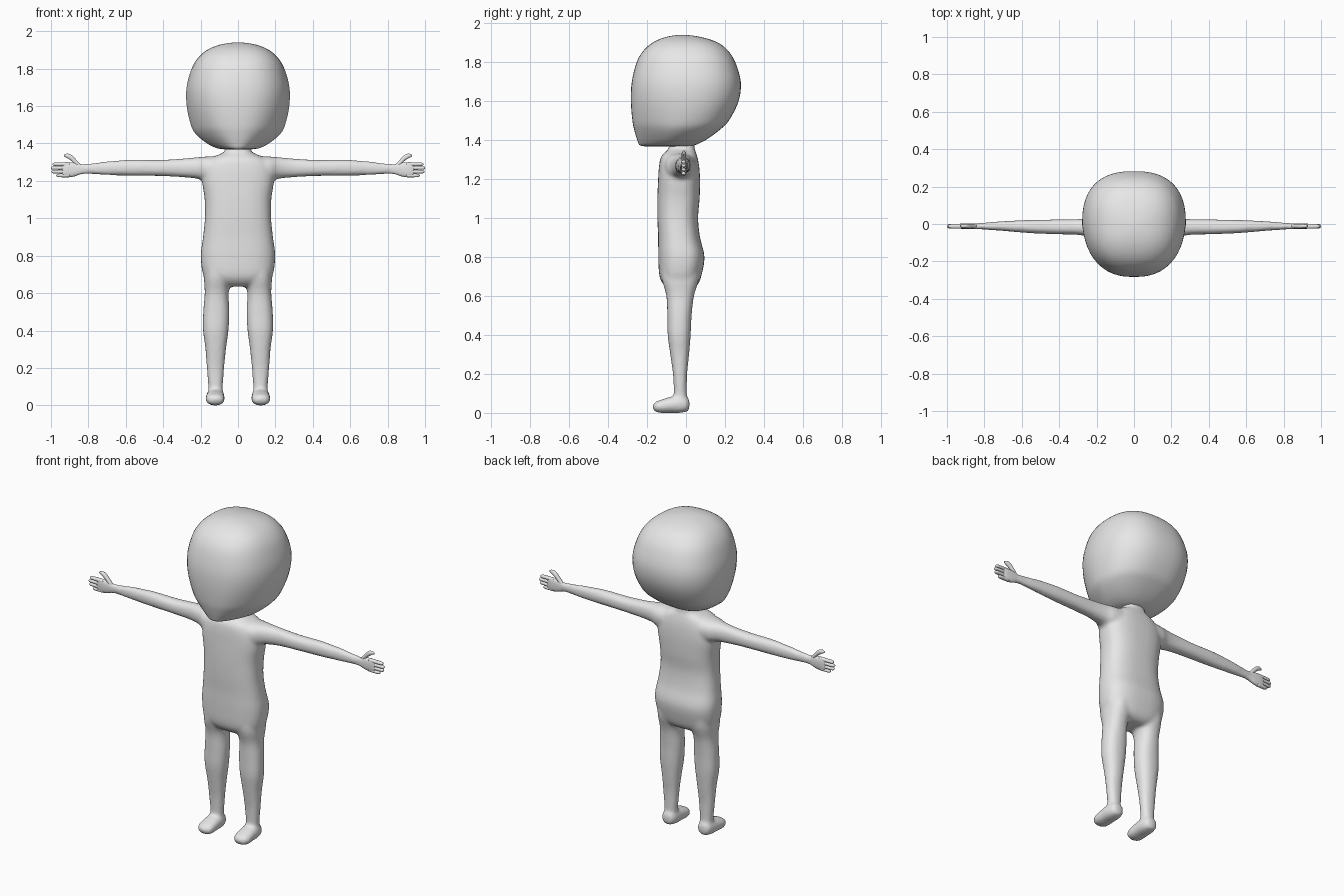
import bpy, bmesh, math

skin = bpy.data.materials.new("plain grey")
skin.diffuse_color = (0.8, 0.8, 0.8, 1)


def smooth_rows(rows, steps):
    """Catmull-Rom interpolation between cross-section rows."""
    out = []
    for i in range(len(rows) - 1):
        quad = (rows[max(i - 1, 0)], rows[i], rows[i + 1], rows[min(i + 2, len(rows) - 1)])
        for s in range(steps):
            t = s / steps
            out.append([0.5 * (2 * b + (c - a) * t + (2 * a - 5 * b + 4 * c - d) * t * t
                               + (3 * b - a - 3 * c + d) * t ** 3) for a, b, c, d in zip(*quad)])
    return out + [list(rows[-1])]


def loft(bm, axis, rows, n=2.3, sides=32, steps=4, sign=1):
    """Rows: position, u min, u max, v min, v max, optional front taper."""
    rings = []
    for t, u0, u1, v0, v1, *taper in smooth_rows(rows, steps):
        ring = []
        for k in range(sides):
            a = 2 * math.pi * k / sides
            c, s = math.cos(a), math.sin(a)
            cu = math.copysign(abs(c) ** (2 / n), c)
            cv = math.copysign(abs(s) ** (2 / n), s)
            if taper:
                cu *= 1 - taper[0] * max(0, -cv)
            u = (u0 + u1) / 2 + cu * (u1 - u0) / 2
            v = (v0 + v1) / 2 + cv * (v1 - v0) / 2
            p = {"x": (t, u, v), "y": (u, t, v), "z": (u, v, t)}[axis]
            ring.append(bm.verts.new((p[0] * sign, p[1], p[2])))
        rings.append(ring)
    for a, b in zip(rings, rings[1:]):
        for k in range(sides):
            j = (k + 1) % sides
            bm.faces.new((a[k], a[j], b[j], b[k]))
    bm.faces.new(rings[0])
    bm.faces.new(rings[-1])


def finish(bm, name):
    bmesh.ops.recalc_face_normals(bm, faces=bm.faces[:])
    for f in bm.faces:
        f.smooth = True
    me = bpy.data.meshes.new(name)
    bm.to_mesh(me)
    bm.free()
    me.materials.append(skin)
    ob = bpy.data.objects.new(name, me)
    bpy.context.collection.objects.link(ob)
    return ob


# Head: full cranium, flat face, narrow forward chin
head = [(z, -w, w, f, b, k) for z, w, f, b, k in [
    (1.368, 0.06, -0.21, 0.00, 0.45), (1.374, 0.11, -0.238, 0.045, 0.45),
    (1.40, 0.165, -0.25, 0.10, 0.42), (1.45, 0.225, -0.265, 0.17, 0.34),
    (1.50, 0.252, -0.275, 0.22, 0.25), (1.60, 0.274, -0.283, 0.27, 0.15),
    (1.70, 0.275, -0.278, 0.281, 0.10), (1.80, 0.248, -0.253, 0.253, 0.08),
    (1.86, 0.212, -0.218, 0.215, 0.05), (1.90, 0.165, -0.172, 0.165, 0.03),
    (1.925, 0.108, -0.118, 0.095, 0), (1.937, 0.05, -0.065, 0.03, 0),
    (1.94, 0.006, -0.024, -0.012, 0)]]
bm = bmesh.new()
loft(bm, "z", head, n=2.5, sides=48)
finish(bm, "head")

# Body: torso, arms, legs and feet fused into one skin
torso = [(z, -w, w, f, b) for z, w, f, b in [
    (0.635, 0.08, -0.08, 0.03), (0.655, 0.155, -0.112, 0.058), (0.70, 0.187, -0.136, 0.078),
    (0.80, 0.199, -0.142, 0.095), (0.90, 0.187, -0.143, 0.072), (1.00, 0.177, -0.147, 0.062),
    (1.10, 0.178, -0.147, 0.07), (1.20, 0.192, -0.143, 0.072), (1.27, 0.185, -0.138, 0.067),
    (1.315, 0.155, -0.128, 0.058), (1.34, 0.105, -0.105, 0.05), (1.36, 0.07, -0.088, 0.044),
    (1.41, 0.068, -0.088, 0.044)]]
arm = [(0.08, -0.125, 0.055, 1.20, 1.335), (0.17, -0.105, 0.048, 1.198, 1.33),
       (0.22, -0.077, 0.034, 1.212, 1.326), (0.30, -0.058, 0.026, 1.22, 1.319),
       (0.42, -0.055, 0.024, 1.226, 1.312), (0.57, -0.048, 0.021, 1.228, 1.313),
       (0.70, -0.037, 0.015, 1.231, 1.304), (0.80, -0.03, 0.007, 1.237, 1.292),
       (0.865, -0.026, 0.003, 1.237, 1.29)]
leg = [(0.76, 0.03, 0.180, -0.125, 0.075), (0.68, 0.035, 0.182, -0.122, 0.065),
       (0.60, 0.050, 0.178, -0.101, 0.041), (0.50, 0.046, 0.186, -0.096, 0.029),
       (0.40, 0.051, 0.187, -0.094, 0.024), (0.30, 0.064, 0.174, -0.081, 0.016),
       (0.20, 0.074, 0.167, -0.067, 0.006), (0.10, 0.081, 0.159, -0.062, 0.004),
       (0.05, 0.080, 0.162, -0.062, 0.004)]
foot = [(0.018, 0.105, 0.137, 0.025, 0.06), (0.008, 0.085, 0.157, 0.008, 0.08),
        (-0.03, 0.073, 0.169, 0.0, 0.088), (-0.08, 0.072, 0.171, 0.0, 0.082),
        (-0.13, 0.072, 0.172, 0.0, 0.067), (-0.158, 0.082, 0.162, 0.007, 0.056),
        (-0.17, 0.105, 0.14, 0.02, 0.042)]
bm = bmesh.new()
loft(bm, "z", torso, n=2.6, sides=40)
for s in (1, -1):
    loft(bm, "x", arm, sign=s)
    loft(bm, "z", leg, sign=s)
    loft(bm, "y", foot, sign=s)
body = finish(bm, "body")
fuse = body.modifiers.new("fuse", "REMESH")
fuse.mode = "VOXEL"
fuse.voxel_size = 0.01
fuse.use_smooth_shade = True
soft = body.modifiers.new("soften", "SMOOTH")
soft.factor = 0.5
soft.iterations = 6

# Hands: thin palm, four stacked fingers and a raised thumb
palm = [(0.80, -0.027, 0.004, 1.241, 1.288), (0.84, -0.027, 0.003, 1.236, 1.288),
        (0.875, -0.027, 0.004, 1.224, 1.297), (0.92, -0.026, 0.003, 1.218, 1.30),
        (0.94, -0.022, -0.001, 1.221, 1.297)]
thumb = [(0.835, -0.022, 0.0, 1.25, 1.28), (0.865, -0.023, 0.001, 1.28, 1.313),
         (0.89, -0.023, 0.001, 1.306, 1.339), (0.913, -0.021, -0.001, 1.322, 1.346),
         (0.93, -0.015, -0.007, 1.33, 1.341)]
bm = bmesh.new()
loft(bm, "x", palm, n=2.6, sides=20, steps=3)
loft(bm, "x", thumb, sides=14, steps=3)
for z, tip in ((1.289, 0.992), (1.269, 1.0), (1.249, 0.996), (1.229, 0.972)):
    finger = [(x, -0.012 - r * 1.25, -0.012 + r * 1.25, z - r, z + r)
              for x, r in ((0.90, 0.0095), (0.94, 0.0098), (tip - 0.015, 0.0092),
                           (tip - 0.004, 0.007), (tip, 0.003))]
    loft(bm, "x", finger, sides=14, steps=3)
hand = finish(bm, "hands")
hand.modifiers.new("mirror", "MIRROR").use_mirror_merge = False
